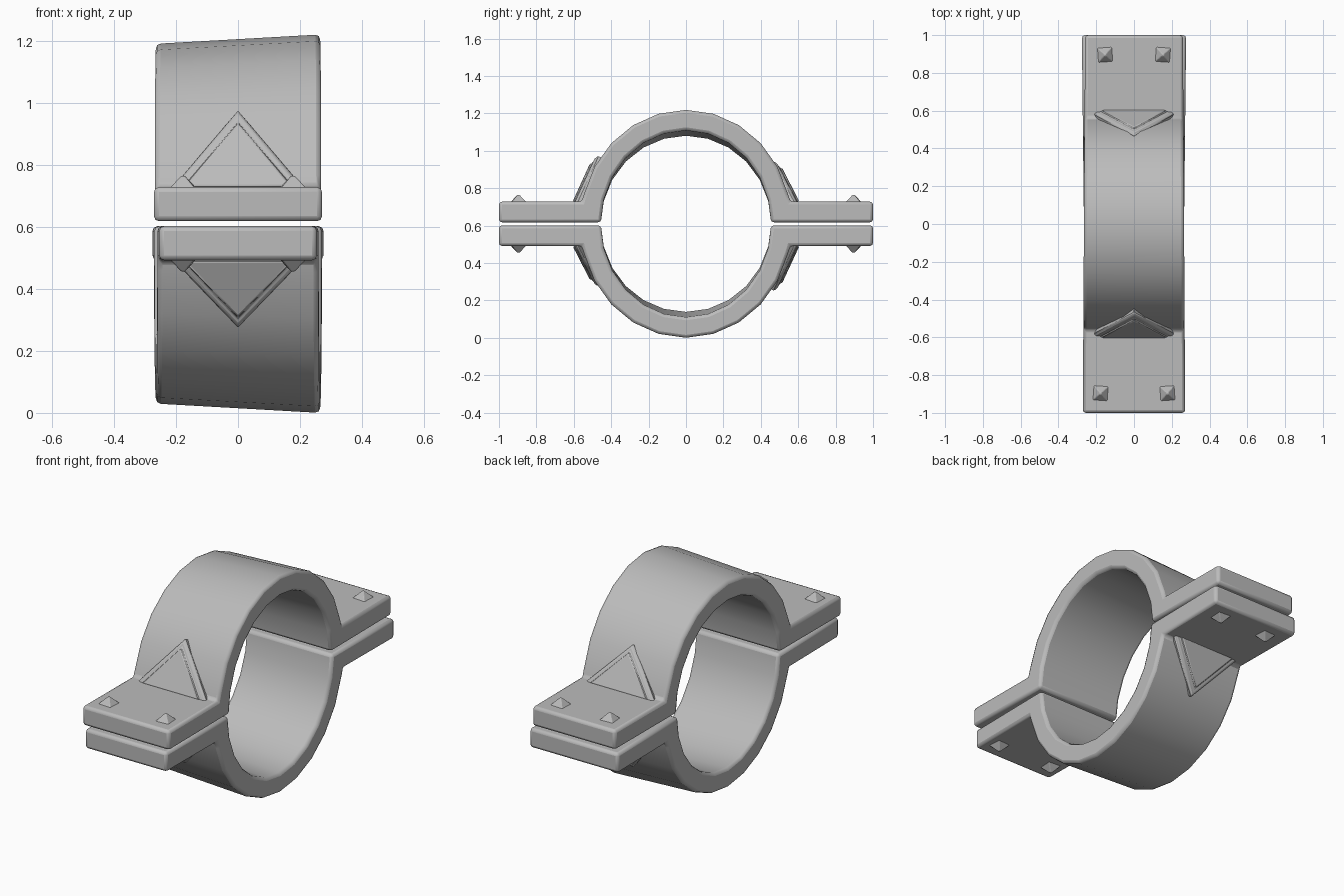
import bpy, bmesh, math
from mathutils import Vector, Matrix

cube = bpy.data.objects.get("Cube")
if cube:
    bpy.data.objects.remove(cube, do_unlink=True)

MID = 0.61  # height of the split between the halves

steel = bpy.data.materials.new("plain grey")
steel.use_nodes = True
GREY = (0.5, 0.5, 0.5, 1)
steel.diffuse_color = GREY
steel.node_tree.nodes["Principled BSDF"].inputs["Base Color"].default_value = GREY


def finish(name, bm, bevel=0, segments=2, smooth=True):
    bmesh.ops.recalc_face_normals(bm, faces=bm.faces[:])
    mesh = bpy.data.meshes.new(name)
    bm.to_mesh(mesh)
    bm.free()
    mesh.materials.append(steel)
    obj = bpy.data.objects.new(name, mesh)
    bpy.context.collection.objects.link(obj)
    if bevel:
        mod = obj.modifiers.new("rounded edges", 'BEVEL')
        mod.width = bevel
        mod.segments = segments
        mod.limit_method = 'ANGLE'
        mod.angle_limit = math.radians(35)
    if smooth:
        bpy.ops.object.select_all(action='DESELECT')
        bpy.context.view_layer.objects.active = obj
        obj.select_set(True)
        bpy.ops.object.shade_smooth_by_angle(angle=math.radians(35))
    return obj


def clamp_profile(flare):
    """Half ring with a flange at each end, as (y, height above the split)."""
    pts = [(-1, 0.008), (-1, 0.118), (-0.558, 0.118)]
    steps = [math.pi * i / 12 for i in range(13)]
    for a in steps[1:-1]:
        pts.append((-0.565 * math.cos(a), (0.595 + flare) * math.sin(a)))
    pts += [(0.558, 0.118), (1, 0.118), (1, 0.008)]
    pts.append((0.455, 0.008))
    for a in steps[1:-1]:
        pts.append((0.455 * math.cos(a), (0.485 + flare) * math.sin(a)))
    pts.append((-0.455, 0.008))
    return pts


def clamp_half(name, up, skew):
    bm = bmesh.new()
    ends = []
    for side in (-1, 1):
        ends.append([bm.verts.new((side * (0.265 + skew * y), y, MID + up * h))
                     for y, h in clamp_profile(0.015 * side)])
    bm.faces.new(ends[0])
    bm.faces.new(ends[1])
    n = len(ends[0])
    for i in range(n):
        j = (i + 1) % n
        bm.faces.new((ends[0][i], ends[0][j], ends[1][j], ends[1][i]))
    finish(name, bm, 0.016)


def gusset(name, front, up, apex):
    """Stepped triangular plate leaning on the ring above a flange."""
    bm = bmesh.new()
    base = Vector((0, front * 0.583, MID + up * 0.112))
    tip = Vector((0, front * 0.468, MID + up * apex))
    slope = tip - base
    out = Vector((0, front * abs(slope.z), up * 0.115)).normalized()
    # scale of the triangle and its lift at each step
    rings = []
    for scale, lift in ((1, -0.06), (1, 0.002), (0.93, 0.012),
                        (0.84, 0.012), (0.79, 0.024)):
        centre = base + out * lift
        rings.append([bm.verts.new(centre + Vector((x, 0, 0)) * scale + slope * k * scale)
                      for x, k in ((-0.215, 0), (0.215, 0), (0, 1))])
    for a, b in zip(rings, rings[1:]):
        for i in range(3):
            j = (i + 1) % 3
            bm.faces.new((a[i], a[j], b[j], b[i]))
    bm.faces.new(rings[0])
    bm.faces.new(rings[-1])
    finish(name, bm, 0.004, 1)


def bolt_head(name, x, y, up, turn):
    bm = bmesh.new()
    bmesh.ops.create_cone(bm, cap_ends=True, segments=4, radius1=0.064,
                          radius2=0.008, depth=0.045)
    bmesh.ops.transform(bm, verts=bm.verts[:],
                        matrix=Matrix.Translation((x, y, MID + up * 0.132))
                        @ Matrix.Diagonal((1, 1, up, 1))
                        @ Matrix.Rotation(math.pi / 4 + turn, 4, 'Z'))
    finish(name, bm, 0.004, 2, smooth=False)


# Two clamp halves
clamp_half("upper_clamp_half", 1, -0.006)
clamp_half("lower_clamp_half", -1, 0.011)

# Triangular plates and pyramid bolt heads on every flange
for half, up in (("upper", 1), ("lower", -1)):
    for end, front in (("front", -1), ("back", 1)):
        apex = {("upper", "front"): 0.365, ("lower", "back"): 0.36}.get((half, end), 0.335)
        gusset(f"{half}_{end}_gusset", front, up, apex)
        for label, side in (("left", 1), ("right", -1)):
            x = side * (0.165 - 0.012 * front)
            bolt_head(f"{half}_{end}_{label}_bolt_head", x, front * 0.896, up, -0.07 * side * front)
